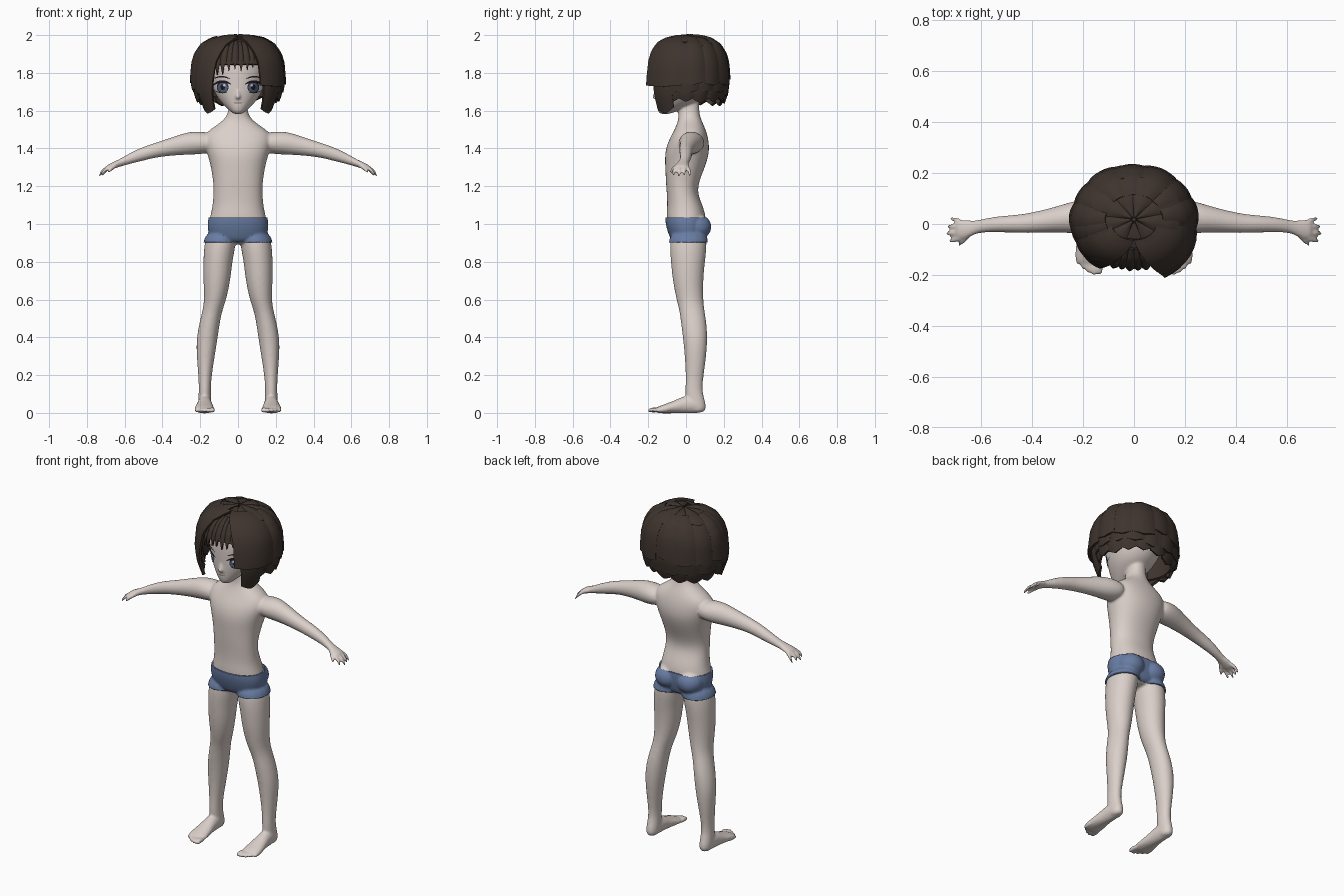
import bpy, bmesh, math, random
from mathutils import Vector

random.seed(4)
cube = bpy.data.objects.get("Cube")
if cube:
    bpy.data.objects.remove(cube)


def material(name, r, g, b):
    m = bpy.data.materials.new(name)
    m.use_nodes = True
    m.diffuse_color = (r, g, b, 1)
    bsdf = m.node_tree.nodes["Principled BSDF"]
    bsdf.inputs["Base Color"].default_value = (r, g, b, 1)
    bsdf.inputs["Roughness"].default_value = 0.8
    return m


SKIN = material("pale skin", .71, .63, .59)
HAIR = material("dark brown hair", .048, .034, .027)
CLOTH = material("blue cloth", .14, .205, .37)
WHITE = material("eye white", .75, .76, .8)
IRIS = material("blue grey iris", .1, .14, .25)
DARK = material("lash dark", .015, .012, .015)
LIP = material("lip line", .28, .16, .14)


def make_object(name, bm, mat):
    mesh = bpy.data.meshes.new(name)
    bm.to_mesh(mesh)
    bm.free()
    mesh.materials.append(mat)
    for p in mesh.polygons:
        p.use_smooth = True
    ob = bpy.data.objects.new(name, mesh)
    bpy.context.scene.collection.objects.link(ob)
    return ob


def loft(bm, axis, rings, side=1, power=1.0, n=16):
    """Capped tube; each ring is (position on axis, centre a, centre b, radius a, radius b)."""
    loops = []
    for t, a, b, ra, rb in rings:
        loop = []
        for i in range(n):
            c, s = math.cos(math.tau * i / n), math.sin(math.tau * i / n)
            p = a + ra * math.copysign(abs(c) ** power, c)
            q = b + rb * math.copysign(abs(s) ** power, s)
            x, y, z = {"x": (t, p, q), "y": (p, t, q), "z": (p, q, t)}[axis]
            loop.append(bm.verts.new((x * side, y, z)))
        loops.append(loop)
    for lo, hi in zip(loops, loops[1:]):
        for i in range(n):
            j = (i + 1) % n
            bm.faces.new((lo[i], lo[j], hi[j], hi[i]))
    bm.faces.new(loops[0][::-1])
    bm.faces.new(loops[-1])


# Body: overlapping lofts fused into one smooth skin
body_bm = bmesh.new()
loft(body_bm, "z", [
    (.89, 0, .01, .10, .07), (.93, 0, .008, .15, .09), (1.0, 0, .002, .16, .106),
    (1.05, 0, 0, .147, .105), (1.1, 0, -.006, .137, .095), (1.16, 0, -.02, .132, .083),
    (1.22, 0, -.02, .133, .088), (1.3, 0, -.005, .145, .107), (1.37, 0, .005, .165, .12),
    (1.43, 0, .012, .185, .112), (1.48, 0, .02, .18, .093), (1.52, 0, .022, .12, .075),
    (1.555, 0, .02, .07, .06), (1.6, 0, .012, .048, .056), (1.7, 0, .02, .046, .055)],
    power=.9)
# Head
loft(body_bm, "z", [
    (1.58, 0, -.115, .02, .02), (1.6, 0, -.095, .045, .058), (1.64, 0, -.05, .088, .108),
    (1.68, 0, -.025, .118, .137), (1.74, 0, -.006, .143, .158), (1.8, 0, 0, .157, .166),
    (1.87, 0, .002, .152, .162), (1.93, 0, 0, .115, .125), (1.965, 0, 0, .05, .055)], n=24)
# Nose
loft(body_bm, "z", [(1.662, 0, -.155, .012, .02), (1.672, 0, -.157, .015, .027),
                    (1.69, 0, -.155, .01, .018), (1.72, 0, -.15, .006, .012)])

for side in (1, -1):
    # Leg
    loft(body_bm, "z", [
        (.97, .085, .015, .08, .095), (.88, .097, .012, .085, .1), (.8, .107, .01, .078, .092),
        (.7, .112, .01, .073, .082), (.6, .12, .02, .059, .072), (.54, .136, .032, .053, .067),
        (.47, .152, .042, .055, .069), (.38, .166, .05, .057, .065), (.28, .172, .05, .046, .056),
        (.18, .175, .045, .034, .046), (.11, .176, .04, .032, .046), (.05, .176, .055, .036, .052),
        (-.002, .176, .06, .033, .048)], side)
    # Foot and toes
    loft(body_bm, "y", [
        (.1, .176, .032, .024, .026), (.06, .176, .045, .036, .048), (0, .176, .046, .038, .05),
        (-.05, .177, .034, .045, .037), (-.1, .178, .024, .054, .027),
        (-.14, .178, .017, .056, .02), (-.16, .175, .015, .045, .013)], side)
    for k, tip in enumerate((-.2, -.203, -.193, -.178, -.16)):
        x, r = .136 + .021 * k, .0155 - .001 * k
        loft(body_bm, "y", [(tip + .07, x, .015, r, r), (tip + .02, x, .016, r, r),
                            (tip, x, .012, r * .8, r * .8)], side, n=8)
    # Buttock
    ball = bmesh.ops.create_icosphere(body_bm, subdivisions=2, radius=.074)
    bmesh.ops.translate(body_bm, verts=ball["verts"], vec=(.072 * side, .057, .985))
    # Arm and palm
    loft(body_bm, "x", [
        (.12, .03, 1.43, .07, .05), (.2, .03, 1.43, .07, .062), (.26, .024, 1.428, .06, .062),
        (.33, .014, 1.415, .048, .052), (.43, .001, 1.393, .038, .04), (.5, 0, 1.373, .034, .038),
        (.57, -.003, 1.348, .029, .03), (.62, -.012, 1.326, .025, .022),
        (.65, -.02, 1.314, .036, .019), (.685, -.023, 1.3, .041, .017),
        (.7, -.023, 1.295, .034, .013)], side)
    # Fingers and thumb
    for k, reach in enumerate((-.004, .004, .002, -.01)):
        y, spread = -.053 + .02 * k, (k - 1.5) * .009
        loft(body_bm, "x", [(.67, y, 1.302, .011, .012), (.705 + reach, y + spread * .6, 1.29, .011, .013),
                            (.722 + reach, y + spread, 1.272, .01, .014),
                            (.733 + reach, y + spread, 1.252, .008, .01)], side, n=8)
    loft(body_bm, "x", [(.63, -.025, 1.318, .014, .014), (.655, -.052, 1.303, .014, .014),
                        (.675, -.072, 1.288, .012, .013), (.692, -.083, 1.272, .009, .01)], side, n=8)

bmesh.ops.recalc_face_normals(body_bm, faces=body_bm.faces)
body = make_object("body", body_bm, SKIN)
body.modifiers.new("round", "SUBSURF").levels = 2
fuse = body.modifiers.new("fuse", "REMESH")
fuse.mode, fuse.voxel_size, fuse.use_smooth_shade = "VOXEL", .007, True
relax = body.modifiers.new("relax", "SMOOTH")
relax.factor, relax.iterations = .5, 5
depsgraph = bpy.context.evaluated_depsgraph_get()
body_eval = body.evaluated_get(depsgraph)

# Shorts: a band of the body surface, pushed outward
bm = bmesh.new()
bm.from_object(body, depsgraph)
for height, up in ((1.035, 1), (.903, -1)):
    bmesh.ops.bisect_plane(bm, geom=bm.verts[:] + bm.edges[:] + bm.faces[:],
                           plane_co=(0, 0, height), plane_no=(0, 0, up), clear_outer=True)
bm.normal_update()
for v in bm.verts:
    v.co += Vector((v.normal.x, v.normal.y, 0)) * .008
shorts = make_object("shorts", bm, CLOTH)
shell = shorts.modifiers.new("hem", "SOLIDIFY")
shell.thickness = .009

# Face details: thin patches laid on the head
def patch(name, mat, cx, cz, w, h, lift, slant=0, arch=0, sides=(1, -1)):
    bm = bmesh.new()
    for side in sides:
        rows = []
        for i in range(17):
            u = -math.cos(math.pi * i / 16)
            row = []
            for v in (-1, -.5, 0, .5, 1):
                x = side * (cx + w * u)
                z = cz + slant * u - arch * u * u + v * h * math.sqrt(1.001 - u * u)
                hit, loc, _, _ = body_eval.ray_cast((x, -1, z), (0, 1, 0))
                row.append(bm.verts.new((x, (loc.y if hit else -.1) - lift, z)))
            rows.append(row)
        for a, b in zip(rows, rows[1:]):
            for j in range(4):
                quad = (a[j], b[j], b[j + 1], a[j + 1])
                bm.faces.new(quad if side > 0 else quad[::-1])
    make_object(name, bm, mat)


patch("eye_whites", WHITE, .083, 1.724, .043, .025, .002)
patch("iris_rims", DARK, .081, 1.724, .031, .03, .003)
patch("irises", IRIS, .081, 1.723, .027, .026, .004)
patch("pupils", DARK, .081, 1.724, .012, .015, .005)
patch("eye_glints", WHITE, .072, 1.734, .007, .007, .006)
patch("upper_lashes", DARK, .087, 1.754, .05, .007, .006, -.004, .018)
patch("lower_lashes", DARK, .09, 1.695, .033, .0025, .005, .004, -.008)
patch("eyebrows", DARK, .085, 1.78, .045, .004, .003, .001, .012)
patch("mouth", LIP, 0, 1.641, .026, .0025, .002, sides=(1,))

# Hair: strips laid on a rounded bowl profile of (height, radius)
BOWL = ((2, 0), (1.995, .08), (1.98, .14), (1.95, .19), (1.9, .225),
        (1.85, .24), (1.75, .248), (1.68, .237), (1.6, .205), (1.55, .18))
CENTRE = Vector((0, .018, 1.75))


def bowl(angle, s, off):
    k = min(int(s), len(BOWL) - 2)
    (z0, r0), (z1, r1) = BOWL[k], BOWL[k + 1]
    z, r = z0 + (z1 - z0) * (s - k), r0 + (r1 - r0) * (s - k)
    p = Vector((r * math.sin(angle), -.87 * r * math.cos(angle), z - CENTRE.z))
    return CENTRE + p * (1 + off / .25)


def lock(bm, inner, outer, s0, s1, off, tip=.3, sweep=0, flare=0, bulge=.008, nu=8, nv=12):
    grid = []
    for j in range(nv + 1):
        v = j / nv
        start = inner * (1 - sweep * (1 - v) ** 2)
        row = []
        for i in range(nu + 1):
            t = i / nu
            u = 2 * t - 1
            s = s0 + (s1 - s0 - tip * abs(u)) * v
            push = off + bulge * (1 - u * u) + flare * v * (1 - t)
            row.append(bm.verts.new(bowl(start + (outer - start) * t, s, push)))
        grid.append(row)
    for a, b in zip(grid, grid[1:]):
        for i in range(nu):
            f = bm.faces.new((a[i], b[i], b[i + 1], a[i + 1]))
            f.normal_update()
            if f.normal.dot(f.calc_center_median() - CENTRE) < 0:
                f.normal_flip()


def finish_hair(name, bm, thickness=.014):
    bmesh.ops.remove_doubles(bm, verts=bm.verts, dist=.0004)
    ob = make_object(name, bm, HAIR)
    ob.modifiers.new("thickness", "SOLIDIFY").thickness = thickness
    ob.modifiers.new("crisp", "EDGE_SPLIT").split_angle = math.radians(45)


def ring_of_locks(name, count, first, last, s0, s1, off, jitter, **kw):
    bm = bmesh.new()
    step = (last - first) / count
    for i in range(count):
        a = first + step * i
        lock(bm, a - .06 * step, a + 1.06 * step, s0, s1 + random.uniform(-jitter, jitter),
             off + .004 * (i % 2), **kw)
    finish_hair(name, bm)


bm = bmesh.new()
lock(bm, -math.pi, math.pi, 0, 4.9, -.02, tip=0, bulge=0, nu=48)
lock(bm, .95, math.tau - .95, 4.5, 7.2, -.02, tip=0, bulge=0, nu=36)
finish_hair("hair_cap", bm)

BACK = math.tau - .85
ring_of_locks("hair_lower_layer", 11, .85, BACK, 4, 7.6, -.017, .2, tip=.25)
ring_of_locks("hair_middle_layer", 10, .9, BACK, 3, 6.9, -.011, .2, tip=.2)
ring_of_locks("hair_upper_layer", 9, .95, BACK, 1.5, 6.05, -.004, .25, tip=.2)
ring_of_locks("hair_crown", 8, .35, math.tau - .35, .1, 3.0, -.006, .3, tip=.5)
ring_of_locks("hair_fringe", 8, -.58, .58, 2, 5.35, -.02, .3, tip=.8)

# Curtains framing the face, with a wide flap on the left side
bm = bmesh.new()
for side in (1, -1):
    lock(bm, .58 * side, 1.1 * side, 2, 8.1, -.004, sweep=.6, flare=.025)
lock(bm, -.6, -1.25, 1.2, 6.9, 0, sweep=1, flare=.005)
lock(bm, -1.05, -1.6, 1.5, 6.6, -.002)
lock(bm, .43, 1.45, 1.2, 6.3, 0, tip=.1, sweep=1, flare=.045)
finish_hair("hair_curtains", bm)
